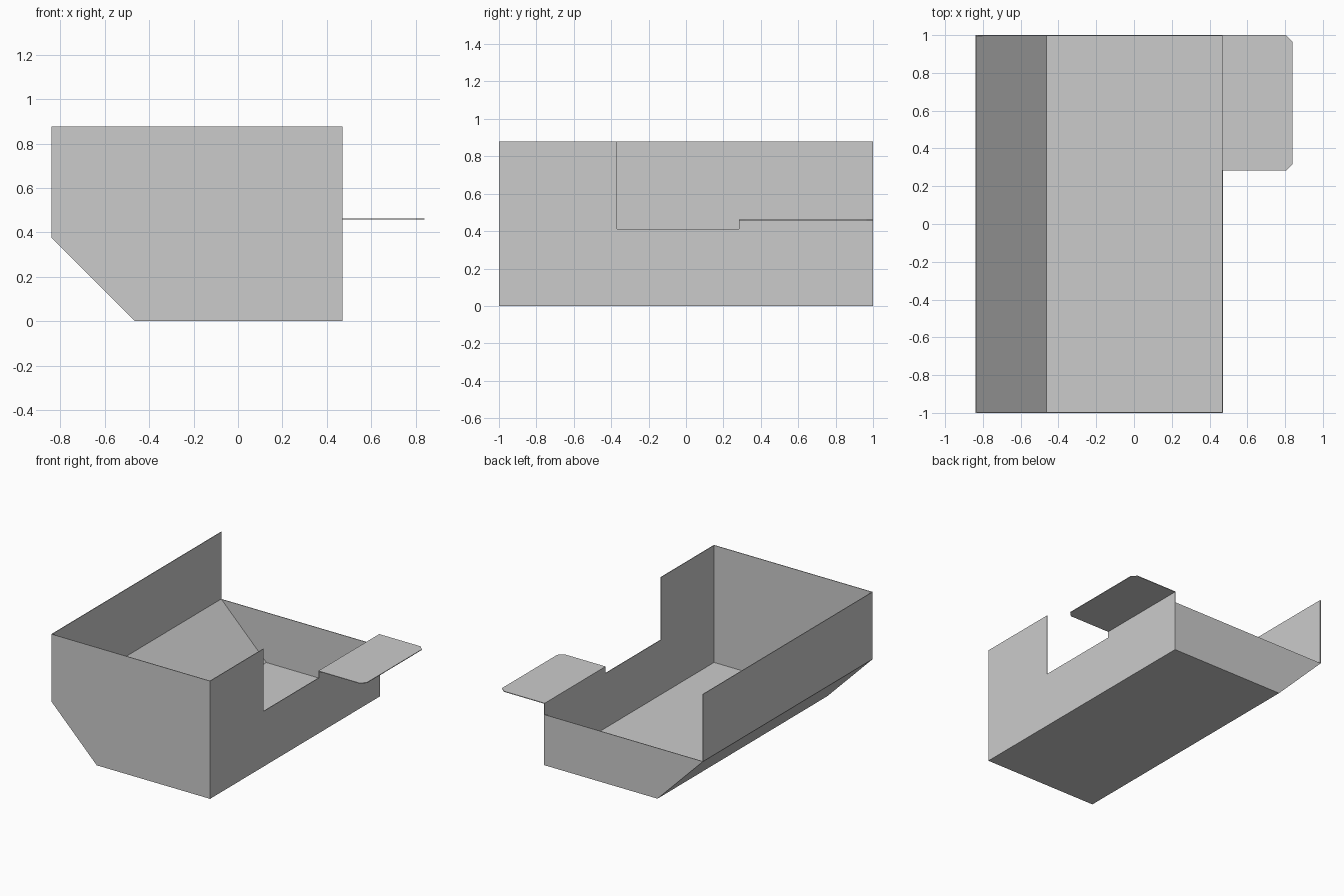
import bpy
import bmesh
from mathutils import Vector

cube = bpy.data.objects.get("Cube")
if cube:
    bpy.data.objects.remove(cube, do_unlink=True)

# One flat sheet colour
grey = bpy.data.materials.new("sheet_grey")
grey.use_nodes = True
colour = (0.6, 0.6, 0.6, 1)
grey.diffuse_color = colour
grey.node_tree.nodes["Principled BSDF"].inputs["Base Color"].default_value = colour

THICK = 0.005
LEFT, RIGHT, FLOOR_EDGE = 0.47, -0.84, -0.465
TOP, FOLD, TAB_Z, NOTCH_Z = 0.878, 0.377, 0.463, 0.412
TAB_Y, NOTCH_Y, TAB_X, CUT = 0.283, -0.37, 0.84, 0.035


def panel(name, outline, inward):
    """Flat outline thickened along the inward direction."""
    bm = bmesh.new()
    face = bm.faces.new([bm.verts.new(p) for p in outline])
    moved = bmesh.ops.extrude_face_region(bm, geom=[face], use_keep_orig=True)["geom"]
    verts = [v for v in moved if isinstance(v, bmesh.types.BMVert)]
    bmesh.ops.translate(bm, verts=verts, vec=Vector(inward).normalized() * THICK)
    bmesh.ops.recalc_face_normals(bm, faces=bm.faces)
    mesh = bpy.data.meshes.new(name)
    bm.to_mesh(mesh)
    bm.free()
    mesh.materials.append(grey)
    obj = bpy.data.objects.new(name, mesh)
    bpy.context.collection.objects.link(obj)


def strip(name, a, b, inward):
    """Full-length panel between two cross-section points (x, z)."""
    panel(name, [(a[0], -1, a[1]), (b[0], -1, b[1]),
                 (b[0], 1, b[1]), (a[0], 1, a[1])], inward)


def end_wall(name, y, height):
    """Cross-section shaped wall cut off at a height."""
    section = [(LEFT, height), (RIGHT, height), (RIGHT, FOLD),
               (FLOOR_EDGE, 0), (LEFT, 0)]
    if height == FOLD:
        section.pop(1)
    panel(name, [(x, y, z) for x, z in section], (0, -y, 0))


# Floor, sloped panel and tall right wall
strip("floor", (FLOOR_EDGE, 0), (LEFT, 0), (0, 0, 1))
strip("sloped_panel", (RIGHT, FOLD), (FLOOR_EDGE, 0), (1, 0, 1))
strip("right_wall", (RIGHT, TOP), (RIGHT, FOLD), (1, 0, 0))

# Tall front wall and low back wall
end_wall("front_wall", -1, TOP)
end_wall("back_wall", 1, FOLD)

# Stepped left wall
steps = [(-1, 0), (1, 0), (1, TAB_Z), (TAB_Y, TAB_Z),
         (TAB_Y, NOTCH_Z), (NOTCH_Y, NOTCH_Z), (NOTCH_Y, TOP), (-1, TOP)]
panel("left_wall", [(LEFT, y, z) for y, z in steps], (-1, 0, 0))

# Folded-out tab with clipped corners
tab = [(LEFT - THICK, TAB_Y), (TAB_X - CUT, TAB_Y), (TAB_X, TAB_Y + CUT),
       (TAB_X, 1 - CUT), (TAB_X - CUT, 1), (LEFT - THICK, 1)]
panel("side_tab", [(x, y, TAB_Z) for x, y in tab], (0, 0, -1))
